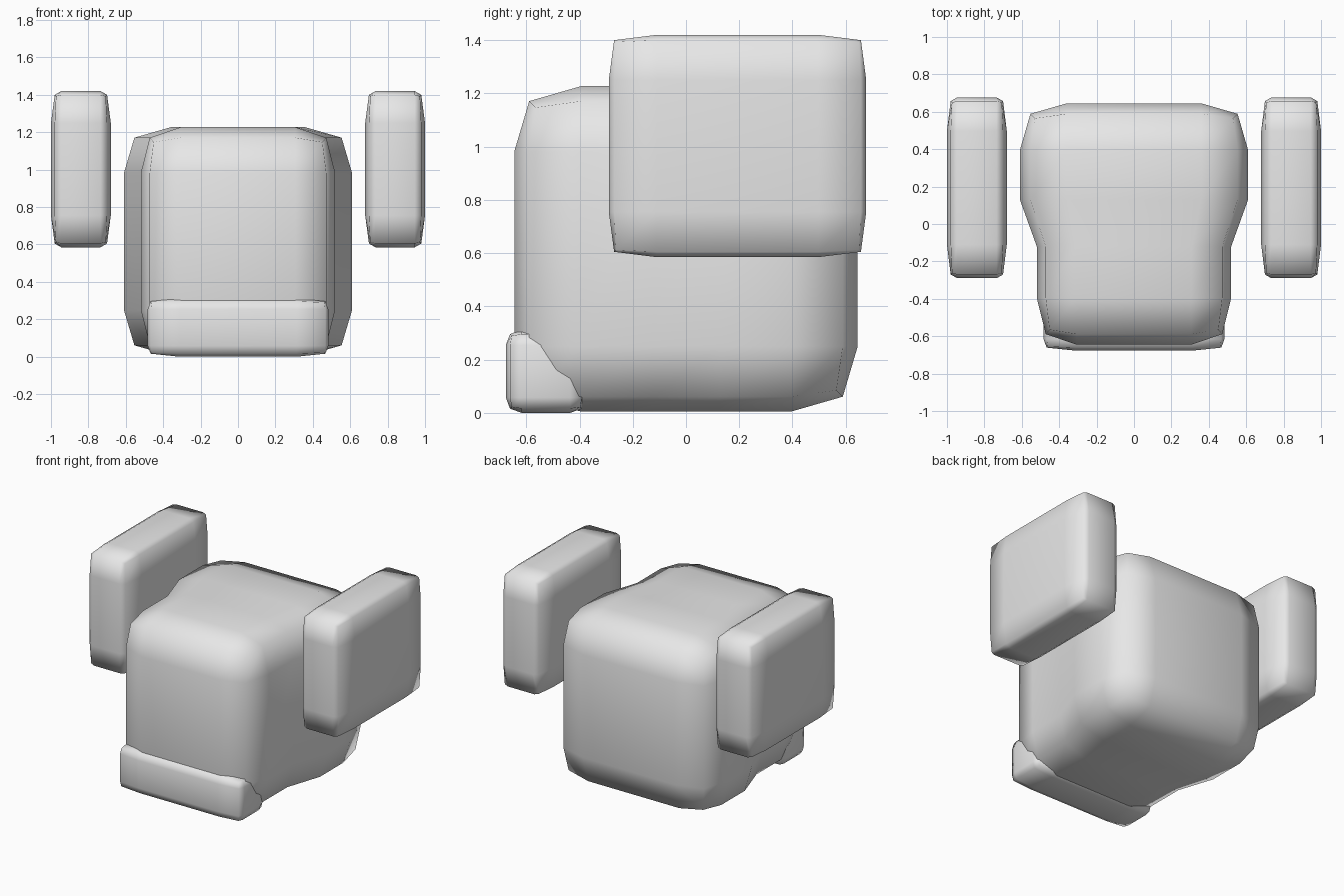
import bpy, bmesh

cube = bpy.data.objects.get("Cube")
if cube:
    bpy.data.objects.remove(cube, do_unlink=True)

grey = bpy.data.materials.new("plain_grey")
grey.use_nodes = True
COLOUR = (0.8, 0.8, 0.8, 1)
grey.diffuse_color = COLOUR
grey.node_tree.nodes["Principled BSDF"].inputs["Base Color"].default_value = COLOUR


def levels(low, high, inset, middle=()):
    """Grid positions along one axis: ends, inset loops and optional middle loops."""
    return [low, low + inset, *middle, high - inset, high]


def soft_box(name, axes, edge_pull, corner_pull, reshape=None):
    """Box of grid loops whose edges and corners are drawn inwards."""
    bm = bmesh.new()
    verts = {}

    def vert(key):
        if key not in verts:
            ends = [i in (0, len(a) - 1) for i, a in zip(key, axes)]
            pull = {2: edge_pull, 3: corner_pull}.get(sum(ends), 0)
            co = [a[i] + (pull if i == 0 else -pull) * end
                  for i, a, end in zip(key, axes, ends)]
            verts[key] = bm.verts.new(reshape(co) if reshape else co)
        return verts[key]

    for axis in range(3):
        u, v = (axis + 1) % 3, (axis + 2) % 3
        for side in (0, len(axes[axis]) - 1):
            for i in range(len(axes[u]) - 1):
                for j in range(len(axes[v]) - 1):
                    face = []
                    for du, dv in ((0, 0), (1, 0), (1, 1), (0, 1)):
                        key = [0, 0, 0]
                        key[axis], key[u], key[v] = side, i + du, j + dv
                        face.append(vert(tuple(key)))
                    bm.faces.new(face)
    bmesh.ops.recalc_face_normals(bm, faces=bm.faces)
    for f in bm.faces:
        f.smooth = True
    mesh = bpy.data.meshes.new(name)
    bm.to_mesh(mesh)
    bm.free()
    mesh.materials.append(grey)
    obj = bpy.data.objects.new(name, mesh)
    bpy.context.collection.objects.link(obj)
    return obj


def narrow_front(co):
    """The front half of the body is slimmer than the back."""
    x, y, z = co
    return (x * (0.852 if y < 0 else 1), y, z)


# Body
soft_box("body",
         (levels(-0.61, 0.61, 0.25),
          levels(-0.645, 0.645, 0.25, (-0.12, 0.13)),
          levels(0.005, 1.227, 0.245)),
         0.056, 0.08, narrow_front)

# Front bumper
soft_box("front_lip",
         (levels(-0.483, 0.483, 0.17),
          levels(-0.677, -0.375, 0.06),
          levels(0.0, 0.312, 0.058)),
         0.016, 0.022)

# Side panels
for side, name in ((1, "left_side_panel"), (-1, "right_side_panel")):
    soft_box(name,
             (levels(side * 0.84 - 0.16, side * 0.84 + 0.16, 0.055),
              levels(-0.29, 0.677, 0.18),
              levels(0.585, 1.42, 0.17)),
             0.02, 0.027)
